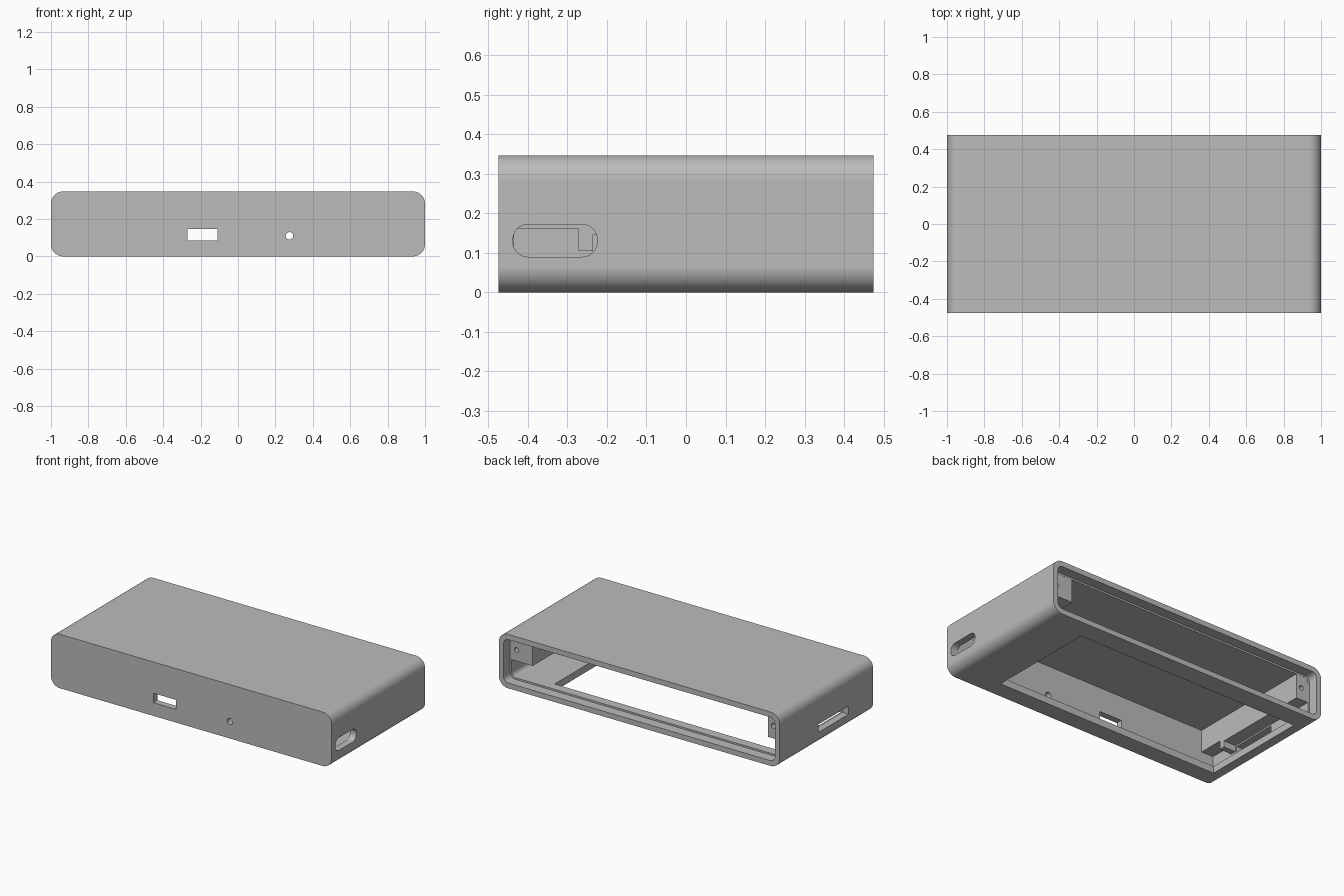
import bpy, bmesh, math
from mathutils import Vector

cube = bpy.data.objects.get("Cube")
if cube:
    bpy.data.objects.remove(cube, do_unlink=True)

grey = bpy.data.materials.new("plain_grey")
grey.use_nodes = True
grey.diffuse_color = (0.5, 0.5, 0.5, 1)
grey.node_tree.nodes["Principled BSDF"].inputs["Base Color"].default_value = (0.5, 0.5, 0.5, 1)


def rounded(a0, a1, b0, b1, r, steps=12):
    """Outline of a rectangle with rounded corners."""
    if r <= 0:
        return [(a0, b0), (a1, b0), (a1, b1), (a0, b1)]
    corners = [(a1 - r, b1 - r), (a0 + r, b1 - r), (a0 + r, b0 + r), (a1 - r, b0 + r)]
    pts = []
    for k, (ca, cb) in enumerate(corners):
        for i in range(steps + 1):
            t = math.pi / 2 * (k + i / steps)
            pts.append((ca + r * math.cos(t), cb + r * math.sin(t)))
    return pts


def prism(name, axis, start, end, outline):
    """Extrude an outline along x (outline in y, z) or y (outline in x, z)."""
    def place(a, b, d):
        return Vector((d, a, b)) if axis == "x" else Vector((a, d, b))
    bm = bmesh.new()
    base = [bm.verts.new(place(a, b, start)) for a, b in outline]
    face = bm.faces.new(base)
    top = bmesh.ops.extrude_face_region(bm, geom=[face])["geom"]
    bmesh.ops.translate(bm, vec=place(0, 0, end - start),
                        verts=[v for v in top if isinstance(v, bmesh.types.BMVert)])
    bmesh.ops.recalc_face_normals(bm, faces=bm.faces)
    mesh = bpy.data.meshes.new(name)
    bm.to_mesh(mesh)
    bm.free()
    mesh.materials.append(grey)
    ob = bpy.data.objects.new(name, mesh)
    bpy.context.collection.objects.link(ob)
    return ob


def activate(ob):
    bpy.ops.object.select_all(action="DESELECT")
    ob.select_set(True)
    bpy.context.view_layer.objects.active = ob


def cut(ob, *cutter_args):
    cutter = prism("cutter", *cutter_args)
    cutter.hide_render = True
    mod = ob.modifiers.new("cut", "BOOLEAN")
    mod.operation, mod.solver, mod.object = "DIFFERENCE", "EXACT", cutter
    activate(ob)
    bpy.ops.object.modifier_apply(modifier=mod.name)
    bpy.data.objects.remove(cutter, do_unlink=True)


def circle(a, b, r):
    return rounded(a - r, a + r, b - r, b + r, r * 0.999, 6)


def finish(ob):
    activate(ob)
    bpy.ops.object.shade_smooth_by_angle(angle=math.radians(30))
    mod = ob.modifiers.new("even_normals", "WEIGHTED_NORMAL")
    mod.keep_sharp = True


W, D, H, WALL, RIM = 1.0, 0.475, 0.347, 0.045, 0.034

# Case: hollow sleeve, closed at the front and open at the back
case = prism("case", "y", -D, D, rounded(-W, W, 0, H, 0.065))
cut(case, "y", -D + 0.04, D + 0.1, rounded(-W + WALL, W - WALL, WALL, H - WALL, 0.03))
# Seat for a rear lid
cut(case, "y", 0.41, D + 0.1, rounded(-W + RIM, W - RIM, RIM, H - RIM, 0.035))

# Large opening in the floor
cut(case, "y", -0.365, 0.35, rounded(-0.9, 0.69, -0.1, 0.1, 0))
# Front socket and pin hole
cut(case, "y", -D - 0.1, -0.4, rounded(-0.27, -0.11, 0.085, 0.146, 0))
cut(case, "y", -D - 0.1, -0.4, circle(0.275, 0.11, 0.02))
# Rounded port on the left, slot on the right
cut(case, "x", 0.9, 1.1, rounded(-0.438, -0.225, 0.09, 0.172, 0.038))
cut(case, "x", -1.1, -0.93, rounded(-0.225, 0.08, 0.083, 0.135, 0))
finish(case)

# Side rails under the roof, with screw holes for the lid
for name, x0, x1, hole, y0, z0 in (("left_rail", 0.805, 0.965, 0.92, -0.21, 0.153),
                                   ("right_rail", -0.965, -0.87, -0.908, -0.45, 0.145)):
    rail = prism(name, "y", y0, 0.409, rounded(x0, x1, z0, H - 0.03, 0))
    cut(rail, "y", 0.3, 0.5, circle(hole, 0.225, 0.015))
    if name == "right_rail":
        # Shallow step at the front end
        cut(rail, "y", -0.5, -0.272, rounded(-1, -0.8, 0.1, 0.16, 0))
    finish(rail)

# Small locating tab beneath the right rail
finish(prism("right_tab", "y", -0.272, -0.235, rounded(-0.965, -0.87, 0.105, 0.15, 0)))
